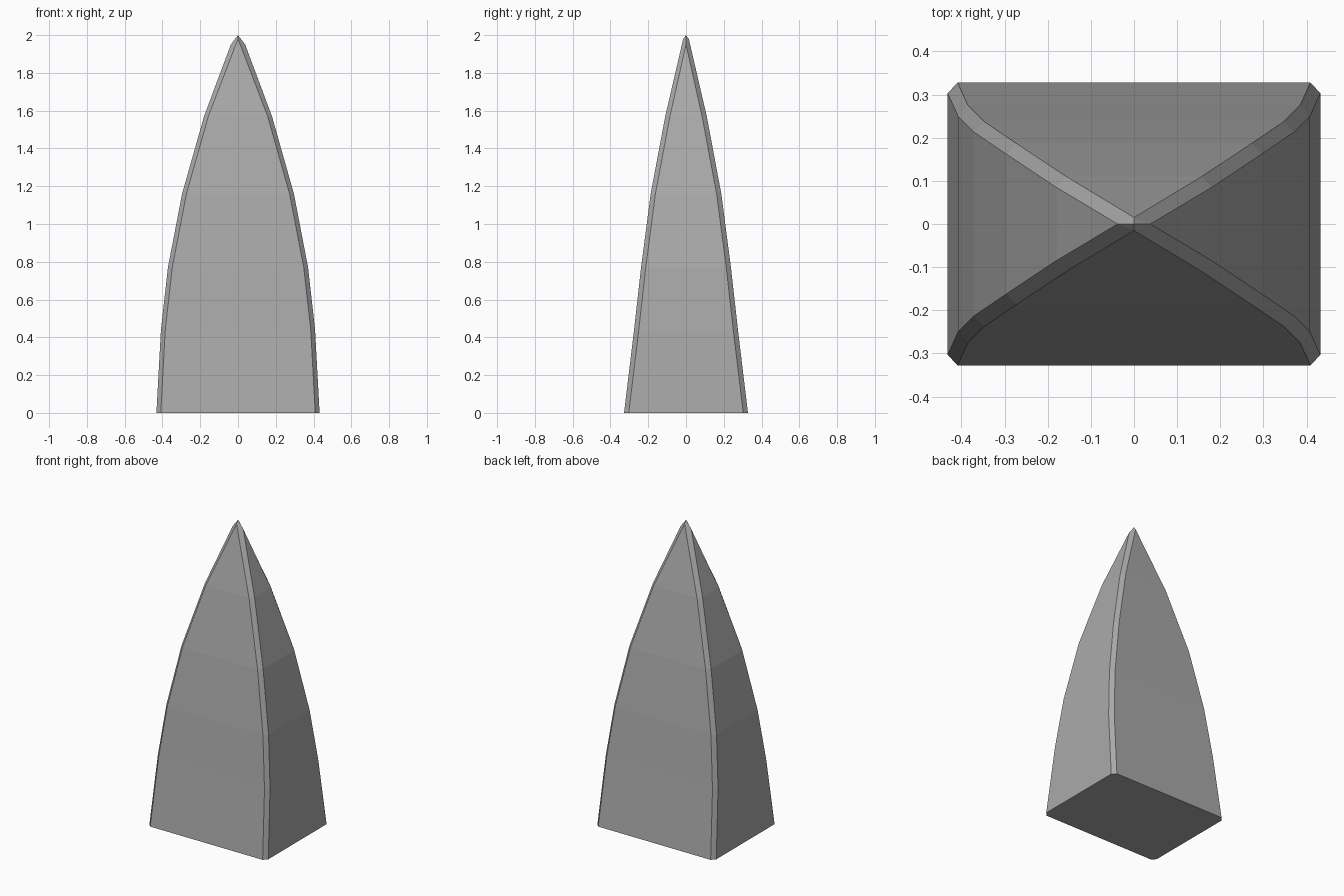
import bpy
import bmesh

cube = bpy.data.objects.get("Cube")
if cube:
    bpy.data.objects.remove(cube, do_unlink=True)

# Single stone-grey material
grey = bpy.data.materials.new("mid_grey")
grey.use_nodes = True
colour = (0.4, 0.4, 0.4, 1.0)
grey.diffuse_color = colour
grey.node_tree.nodes["Principled BSDF"].inputs["Base Color"].default_value = colour

# Spire profile: height, half width, half depth
PROFILE = [
    (0.0, 0.432, 0.328),
    (0.44, 0.408, 0.275),
    (0.77, 0.371, 0.238),
    (1.16, 0.296, 0.187),
    (1.57, 0.180, 0.110),
]
CHAMFER_X, CHAMFER_Y = 0.023, 0.025
QUADRANTS = [(1, 1), (-1, 1), (-1, -1), (1, -1)]


def chamfered_ring(bm, z, hx, hy):
    """Rectangle with cut corners, listed counter-clockwise."""
    ring = []
    for sx, sy in QUADRANTS:
        side = (sx * hx, sy * (hy - CHAMFER_Y), z)
        face = (sx * (hx - CHAMFER_X), sy * hy, z)
        pair = [side, face] if sx * sy > 0 else [face, side]
        ring += [bm.verts.new(p) for p in pair]
    return ring


bm = bmesh.new()
rings = [chamfered_ring(bm, *level) for level in PROFILE]

# Base and tapering walls
bm.faces.new(rings[0][::-1])
for low, high in zip(rings, rings[1:]):
    for i in range(8):
        j = (i + 1) % 8
        bm.faces.new((low[i], low[j], high[j], high[i]))

# Tip: broad faces end in points, edge strips run on to the apex
top = rings[-1]
points = [bm.verts.new(p) for p in
          ((0.038, 0, 1.95), (0, 0.015, 1.98), (-0.038, 0, 1.95), (0, -0.015, 1.98))]
apex = bm.verts.new((0, 0, 2))
for q in range(4):
    a, b, c = top[2 * q], top[2 * q + 1], top[(2 * q + 2) % 8]
    p, n = points[q], points[(q + 1) % 4]
    bm.faces.new((a, b, n, p))
    bm.faces.new((b, c, n))
    bm.faces.new((p, n, apex))

bmesh.ops.recalc_face_normals(bm, faces=bm.faces)
mesh = bpy.data.meshes.new("spire")
bm.to_mesh(mesh)
bm.free()
mesh.materials.append(grey)
spire = bpy.data.objects.new("spire", mesh)
bpy.context.collection.objects.link(spire)
